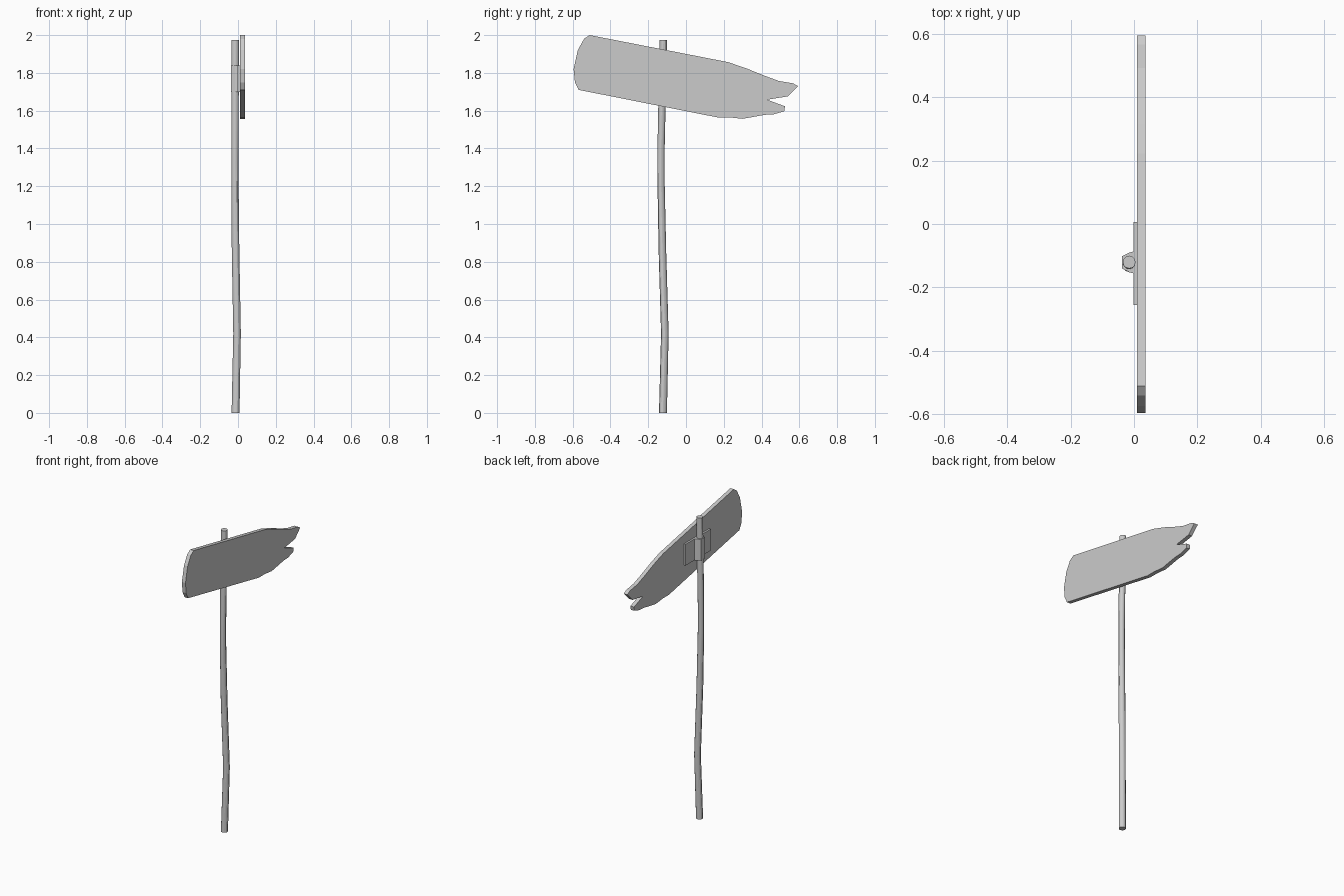
import bpy
import bmesh
from math import cos, sin, pi
from mathutils import Vector

default_cube = bpy.data.objects.get("Cube")
if default_cube:
    bpy.data.objects.remove(default_cube, do_unlink=True)

# One plain grey for the whole sign
grey = bpy.data.materials.new("plain grey")
grey.use_nodes = True
colour = (0.6, 0.6, 0.6, 1)
grey.diffuse_color = colour
grey.node_tree.nodes["Principled BSDF"].inputs["Base Color"].default_value = colour


def finish(name, bm, smooth=False):
    """Turn a bmesh into a named, coloured object."""
    bmesh.ops.recalc_face_normals(bm, faces=bm.faces)
    mesh = bpy.data.meshes.new(name)
    bm.to_mesh(mesh)
    bm.free()
    mesh.materials.append(grey)
    obj = bpy.data.objects.new(name, mesh)
    bpy.context.collection.objects.link(obj)
    if smooth:
        bpy.ops.object.select_all(action='DESELECT')
        bpy.context.view_layer.objects.active = obj
        obj.select_set(True)
        bpy.ops.object.shade_smooth_by_angle()
    return obj


def extrude_outline(name, points, offset):
    """Solid made by pushing a flat outline along an offset."""
    bm = bmesh.new()
    face = bm.faces.new([bm.verts.new(p) for p in points])
    result = bmesh.ops.extrude_face_region(bm, geom=[face], use_keep_orig=True)
    moved = [v for v in result["geom"] if isinstance(v, bmesh.types.BMVert)]
    bmesh.ops.translate(bm, verts=moved, vec=Vector(offset))
    return finish(name, bm)


def bent_tube(name, path, sides):
    """Capped tube through (x, y, z, radius) stations."""
    bm = bmesh.new()
    rings = []
    for x, y, z, radius in path:
        angles = [2 * pi * i / sides for i in range(sides)]
        rings.append([bm.verts.new((x + radius * cos(a), y + radius * sin(a), z))
                      for a in angles])
    for low, high in zip(rings, rings[1:]):
        for i in range(sides):
            j = (i + 1) % sides
            bm.faces.new((low[i], low[j], high[j], high[i]))
    bm.faces.new(rings[0])
    bm.faces.new(rings[-1])
    return finish(name, bm, smooth=True)


# Slightly crooked wooden post
bent_tube("post", [
    (-.013, -.122, 0, .021),
    (-.005, -.112, .42, .02),
    (-.013, -.125, .86, .02),
    (-.016, -.132, 1.22, .019),
    (-.016, -.132, 1.4, .019),
    (-.015, -.12, 1.975, .02),
], sides=12)

# Broken plank: rounded butt end, splintered notch at the other end
plank_outline = [
    (-.51, 2), (-.54, 1.98), (-.573, 1.92), (-.595, 1.82),
    (-.588, 1.75), (-.568, 1.71),
    (.164, 1.565), (.227, 1.565), (.3, 1.557), (.418, 1.578),
    (.466, 1.581), (.52, 1.597), (.524, 1.623),
    (.43, 1.658), (.54, 1.676), (.593, 1.73), (.566, 1.745),
    (.492, 1.757), (.413, 1.786), (.317, 1.825), (.222, 1.857),
]
extrude_outline("sign_board", [(.01, y, z) for y, z in plank_outline], (.026, 0, 0))

# Bracket: flat plate behind the board and a faceted strap around the post
bracket_low, bracket_height = 1.7, .14
plate_outline = [(-.002, -.255), (.011, -.255), (.011, .006), (-.002, .006)]
strap_half = [(0, .035), (-.015, .031), (-.038, .019)]
strap_outline = strap_half + [(x, -y) for x, y in reversed(strap_half)]
extrude_outline("bracket_plate", [(x, y, bracket_low) for x, y in plate_outline],
                (0, 0, bracket_height))
extrude_outline("bracket_strap", [(x, y - .121, bracket_low) for x, y in strap_outline],
                (0, 0, bracket_height))
